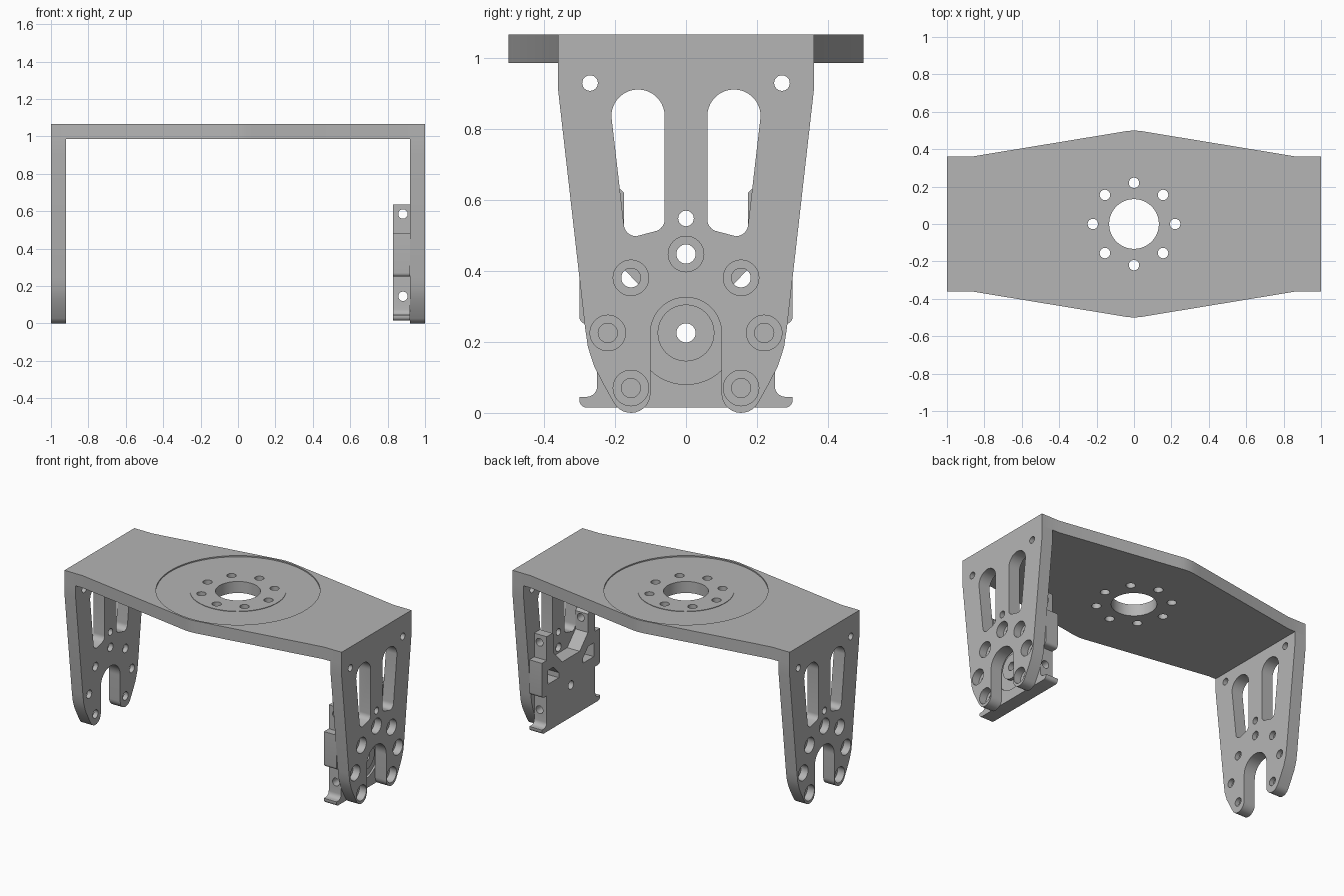
import bpy, bmesh, math

cube = bpy.data.objects.get("Cube")
if cube:
    bpy.data.objects.remove(cube, do_unlink=True)

grey = bpy.data.materials.new("plain grey")
grey.use_nodes = True
colour = (0.46, 0.46, 0.46, 1)
grey.diffuse_color = colour
grey.node_tree.nodes["Principled BSDF"].inputs["Base Color"].default_value = colour


def arc(cx, cy, r, start, end, n=12):
    angles = [math.radians(start + (end - start) * i / n) for i in range(n + 1)]
    return [(cx + r * math.cos(a), cy + r * math.sin(a)) for a in angles]


def disc(cx, cy, r, n=40):
    return arc(cx, cy, r, 0, 360, n)[:-1]


def mirrored(half):
    """Close a half outline by reflecting it in its first coordinate."""
    return half + [(-u, v) for u, v in reversed(half) if abs(u) > 1e-5]


def prism(name, outline, axis, low, high):
    """Extrude an outline along x (points are y, z), y (x, z) or z (x, y)."""
    place = {"x": lambda u, v, d: (d, u, v),
             "y": lambda u, v, d: (u, d, v),
             "z": lambda u, v, d: (u, v, d)}[axis]
    bm = bmesh.new()
    base = [bm.verts.new(place(u, v, low)) for u, v in outline]
    top = [bm.verts.new(place(u, v, high)) for u, v in outline]
    bm.faces.new(base)
    bm.faces.new(top)
    for i in range(len(base)):
        j = (i + 1) % len(base)
        bm.faces.new((base[i], base[j], top[j], top[i]))
    bmesh.ops.recalc_face_normals(bm, faces=bm.faces)
    mesh = bpy.data.meshes.new(name)
    bm.to_mesh(mesh)
    bm.free()
    mesh.materials.append(grey)
    obj = bpy.data.objects.new(name, mesh)
    bpy.context.collection.objects.link(obj)
    return obj


def activate(obj):
    bpy.ops.object.select_all(action="DESELECT")
    obj.select_set(True)
    bpy.context.view_layer.objects.active = obj


def cut(obj, outline, axis, low, high):
    cutter = prism("cutter", outline, axis, low, high)
    cutter.hide_render = True
    mod = obj.modifiers.new("cut", "BOOLEAN")
    mod.operation = "DIFFERENCE"
    mod.solver = "EXACT"
    mod.object = cutter
    activate(obj)
    bpy.ops.object.modifier_apply(modifier=mod.name)
    bpy.data.objects.remove(cutter, do_unlink=True)


def finish(obj):
    activate(obj)
    bpy.ops.object.shade_smooth_by_angle(angle=math.radians(30))


# Top plate: long hexagon with softly rounded middle corners
quarter = [(1, 0.36), (0.87, 0.36), (0.08, 0.49), (0.04, 0.497), (0, 0.5)]
upper = mirrored(quarter)
plate = prism("top_plate", upper + [(-x, -y) for x, y in upper], "z", 0.985, 1.065)
cut(plate, disc(0, 0, 0.485, 96), "z", 1.057, 1.1)
hub = prism("hub_disc", disc(0, 0, 0.284, 64), "z", 1.05, 1.06)
for part in (plate, hub):
    cut(part, disc(0, 0, 0.133, 48), "z", 0.9, 1.1)
    for i in range(8):
        a = i * math.pi / 4
        cut(part, disc(0.22 * math.cos(a), 0.22 * math.sin(a), 0.028, 24), "z", 0.9, 1.1)
    finish(part)

# Forked side legs, modelled on the left and mirrored to the right
leg_half = [(0, 0.985), (0.36, 0.985), (0.36, 0.91), (0.284, 0.24), (0.276, 0.185),
            (0.258, 0.13), (0.232, 0.08)]
leg_half += arc(0.155, 0.055, 0.055, -30, -180, 12)
leg_half += arc(0, 0.225, 0.1, 0, 90, 14)
legs = prism("side_legs", mirrored(leg_half)[:], "x", 0.92, 1.0)

window = arc(0.135, 0.835, 0.075, 0, 180, 18)
window += arc(0.095, 0.545, 0.035, 180, 250, 6)
window += arc(0.14, 0.532, 0.035, 270, 360, 8)
bores = [(0, 0.447)]
small = [(0, 0.547)]
for s in (1, -1):
    bores += [(s * 0.155, 0.38), (s * 0.22, 0.225), (s * 0.155, 0.07)]
    small.append((s * 0.27, 0.928))
    cut(legs, [(s * y, z) for y, z in window], "x", 0.9, 1.1)
for y, z in small:
    cut(legs, disc(y, z, 0.022, 24), "x", 0.9, 1.1)
for y, z in bores:
    cut(legs, disc(y, z, 0.027, 28), "x", 0.9, 1.1)
    cut(legs, disc(y, z, 0.05, 36), "x", 0.95, 1.1)
mirror = legs.modifiers.new("mirror", "MIRROR")
activate(legs)
bpy.ops.object.modifier_apply(modifier=mirror.name)
finish(legs)

# Mounting bracket inside the left leg: two arms, side tabs and a foot flange
bracket_half = [(0, 0.41), (0.09, 0.41), (0.175, 0.5), (0.175, 0.62), (0.19, 0.635),
                (0.25, 0.635), (0.25, 0.48), (0.3, 0.48)]
bracket_half += arc(0.28, 0.27, 0.02, 0, -90, 5)
bracket_half += [(0.25, 0.25)]
bracket_half += arc(0.28, 0.075, 0.03, 180, 270, 5)
bracket_half += [(0.3, 0.045)]
bracket_half += arc(0.28, 0.035, 0.02, 0, -90, 5)
bracket_half += [(0, 0.015)]
bracket = prism("mounting_bracket", mirrored(bracket_half), "x", 0.83, 0.92)
opening = [(0.125, 0.32), (0.125, 0.353), (0.18, 0.41), (0.235, 0.41), (0.235, 0.32)]
for s in (1, -1):
    cut(bracket, [(s * y, z) for y, z in opening], "x", 0.8, 1.0)
cut(bracket, disc(0, 0.225, 0.145, 48), "x", 0.908, 1.0)
cut(bracket, disc(0, 0.225, 0.027, 28), "x", 0.8, 1.0)
for z in (0.585, 0.145):
    cut(bracket, disc(0.882, z, 0.025, 24), "y", -0.5, 0.5)
finish(bracket)

# Round pivot boss on the bracket, sitting in the fork of the leg
boss = prism("pivot_boss", disc(0, 0.225, 0.08), "x", 0.907, 0.93)
cut(boss, disc(0, 0.225, 0.027, 28), "x", 0.8, 1.0)
finish(boss)
